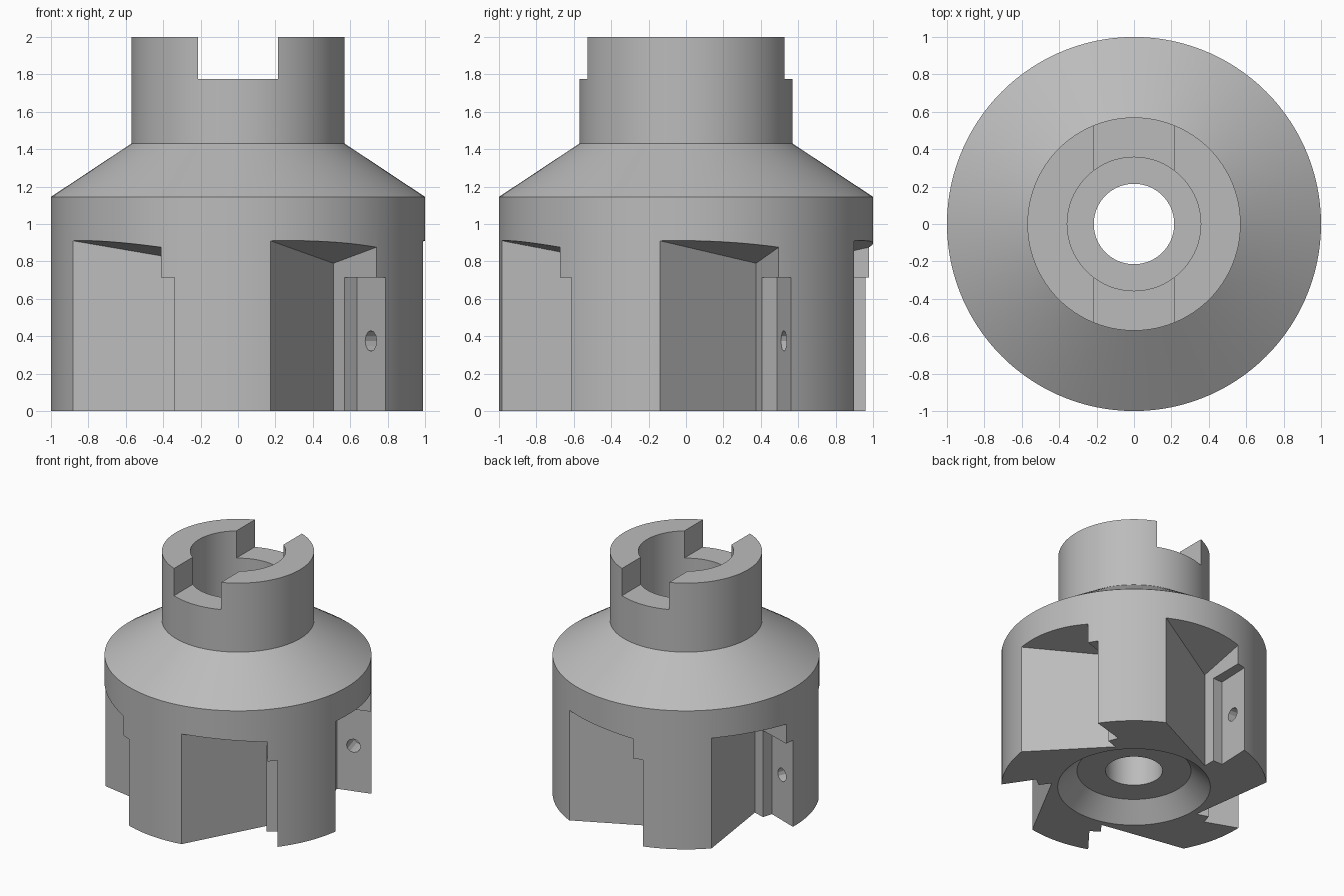
import bpy, bmesh, math
from mathutils import Vector, Matrix

if "Cube" in bpy.data.objects:
    bpy.data.objects.remove(bpy.data.objects["Cube"], do_unlink=True)

TEETH = 5

steel = bpy.data.materials.new("grey steel")
steel.use_nodes = True
grey = (0.5, 0.5, 0.5, 1)
steel.diffuse_color = grey
steel.node_tree.nodes["Principled BSDF"].inputs["Base Color"].default_value = grey


def to_object(name, bm):
    bmesh.ops.recalc_face_normals(bm, faces=bm.faces)
    mesh = bpy.data.meshes.new(name)
    bm.to_mesh(mesh)
    bm.free()
    mesh.materials.append(steel)
    obj = bpy.data.objects.new(name, mesh)
    bpy.context.collection.objects.link(obj)
    return obj


def lathe(name, profile, steps=120):
    """Revolve a closed radius/height profile about the z axis."""
    bm = bmesh.new()
    verts = [bm.verts.new((r, 0, z)) for r, z in profile]
    edges = [bm.edges.new((v, verts[i - 1])) for i, v in enumerate(verts)]
    bmesh.ops.spin(bm, geom=verts + edges, cent=(0, 0, 0), axis=(0, 0, 1),
                   angle=math.tau, steps=steps, use_merge=True)
    bmesh.ops.remove_doubles(bm, verts=bm.verts, dist=1e-5)
    return to_object(name, bm)


def add_prism(bm, outline, top):
    """Close an outline into a prism whose roof follows top(point)."""
    low = [bm.verts.new((p.x, p.y, -0.1)) for p in outline]
    high = [bm.verts.new((p.x, p.y, top(p))) for p in outline]
    bm.faces.new(low)
    bm.faces.new(high)
    for i in range(len(outline)):
        bm.faces.new((low[i - 1], low[i], high[i], high[i - 1]))


def ring_cutter(name, build):
    """Repeat a cutter shape around the body, once per tooth."""
    bm = bmesh.new()
    for i in range(TEETH):
        before = set(bm.verts)
        build(bm)
        new = [v for v in bm.verts if v not in before]
        bmesh.ops.rotate(bm, verts=new, cent=(0, 0, 0),
                         matrix=Matrix.Rotation(math.tau * i / TEETH, 3, 'Z'))
    return to_object(name, bm)


# Body of revolution: bottom recess, drum, cone, neck and stepped bore
body = lathe("cutter_body", [
    (0.575, 0), (1, 0), (1, 1.145), (0.57, 1.43), (0.57, 2),
    (0.357, 2), (0.357, 0.7), (0.215, 0.7), (0.215, 0.14), (0.43, 0.14)])

# Key points of one chip pocket in plan
start = Vector((0.174, -0.985))
corner = Vector((0.51, -0.356))
end = Vector((0.74, -0.673))
wall = (start - corner).normalized()
face = (end - corner).normalized()
inward = Vector((-face.y, face.x))


def pocket(bm):
    add_prism(bm, [start + wall * 0.3, corner, end + face * 0.3],
              lambda p: 0.79 + 0.063 * (p.x - corner.x) - 0.225 * (p.y - corner.y))


# Insert seat stepped into the tooth face
seat_front = corner + face * 0.104
seat_back = Vector((0.637, -0.385))
seat_dir = (Vector((0.79, -0.613)) - seat_back).normalized()
seat_normal = Vector((-seat_dir.y, seat_dir.x))


def seat(bm):
    tip = seat_back + seat_dir * 0.45
    add_prism(bm, [seat_front - inward * 0.05, seat_back, tip, tip - inward * 0.25],
              lambda p: 0.715)


def screw_hole(bm):
    centre = seat_back + seat_dir * 0.132 + seat_normal * 0.05
    turn = Vector((*seat_normal, 0)).to_track_quat('Z', 'Y').to_matrix().to_4x4()
    bmesh.ops.create_cone(bm, cap_ends=True, segments=12, radius1=0.055, radius2=0.055,
                          depth=0.22, matrix=Matrix.Translation((*centre, 0.375)) @ turn)


def drive_slot():
    bm = bmesh.new()
    bmesh.ops.create_cube(bm, size=1, matrix=Matrix.Translation((0, 0, 2.025))
                          @ Matrix.Diagonal((0.43, 1.6, 0.5, 1)))
    return to_object("drive_slot_cutter", bm)


# Cut the pockets, seats, screw holes and drive slot
cutters = [ring_cutter("pocket_cutter", pocket), ring_cutter("seat_cutter", seat),
           ring_cutter("screw_hole_cutter", screw_hole), drive_slot()]
bpy.ops.object.select_all(action='DESELECT')
bpy.context.view_layer.objects.active = body
body.select_set(True)
for cutter in cutters:
    cutter.hide_render = True
    mod = body.modifiers.new(cutter.name, 'BOOLEAN')
    mod.operation = 'DIFFERENCE'
    mod.solver = 'EXACT'
    mod.object = cutter
    bpy.ops.object.modifier_apply(modifier=mod.name)
    bpy.data.objects.remove(cutter, do_unlink=True)

bpy.ops.object.shade_smooth_by_angle(angle=math.radians(20))
